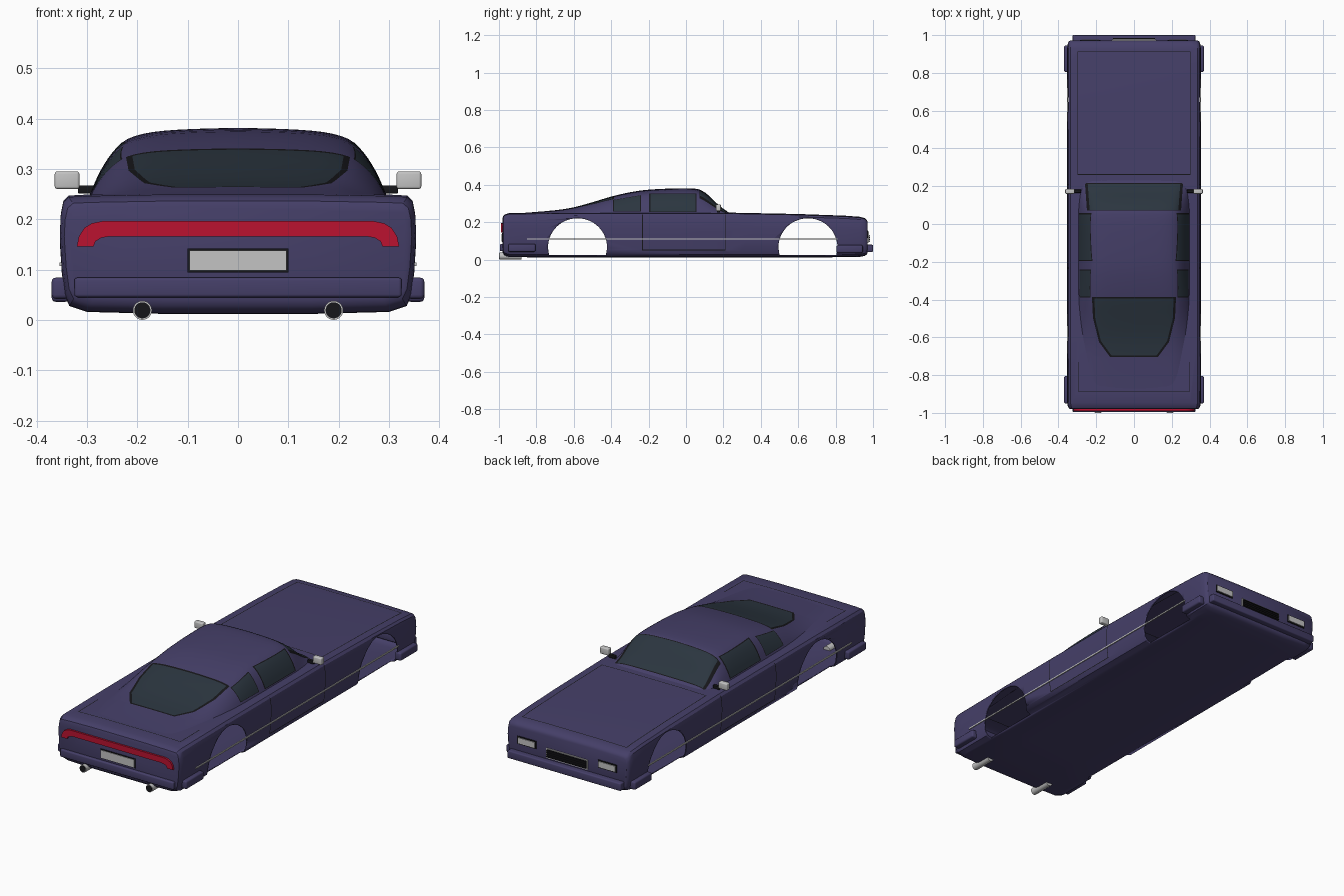
import bpy, bmesh, math
from mathutils import Vector

if "Cube" in bpy.data.objects:
    bpy.data.objects.remove(bpy.data.objects["Cube"])


def material(name, r, g, b):
    m = bpy.data.materials.new(name)
    m.use_nodes = True
    m.diffuse_color = (r, g, b, 1)
    m.node_tree.nodes["Principled BSDF"].inputs["Base Color"].default_value = (r, g, b, 1)
    return m


PAINT = material("purple paint", .06, .05, .14)
GLASS = material("dark glass", .024, .036, .05)
TRIM = material("black trim", .008, .008, .01)
CHROME = material("light grey metal", .55, .55, .55)
RED = material("red lamp", .5, .006, .03)


def finish(bm, name, mats, smooth=True):
    bmesh.ops.recalc_face_normals(bm, faces=bm.faces)
    me = bpy.data.meshes.new(name)
    bm.to_mesh(me)
    bm.free()
    ob = bpy.data.objects.new(name, me)
    bpy.context.collection.objects.link(ob)
    for m in mats:
        me.materials.append(m)
    if smooth:
        bpy.ops.object.select_all(action='DESELECT')
        ob.select_set(True)
        bpy.context.view_layer.objects.active = ob
        bpy.ops.object.shade_smooth_by_angle(angle=math.radians(32))
    return ob


def box(name, mat, x, y, z, bevel=0.0):
    bm = bmesh.new()
    bmesh.ops.create_cube(bm, size=1)
    for v in bm.verts:
        for i, (lo, hi) in enumerate((x, y, z)):
            v.co[i] = lo + (v.co[i] + .5) * (hi - lo)
    if bevel:
        bmesh.ops.bevel(bm, geom=bm.edges[:], offset=bevel, segments=3, profile=.5, affect='EDGES')
    return finish(bm, name, [mat])


def spline(points, steps):
    """Catmull-Rom curve through tuples of any length."""
    pts = [points[0]] + points + [points[-1]]
    out = []
    for a, b, c, d in zip(pts, pts[1:], pts[2:], pts[3:]):
        for k in range(steps):
            t = k / steps
            out.append(tuple(.5 * (2 * q + (r - p) * t + (2 * p - 5 * q + 4 * r - s) * t * t
                                   + (3 * q - p - 3 * r + s) * t ** 3)
                             for p, q, r, s in zip(a, b, c, d)))
    return out + [points[-1]]


def loft(rings, closed):
    bm = bmesh.new()
    rows = [[bm.verts.new(p) for p in ring] for ring in rings]
    n = len(rows[0])
    for a, b in zip(rows, rows[1:]):
        for i in range(n if closed else n - 1):
            j = (i + 1) % n
            bm.faces.new((a[i], a[j], b[j], b[i]))
    if closed:
        bm.faces.new(rows[0])
        bm.faces.new(rows[-1])
    return bm


def cut(bm, poly, axes, keep, index):
    """Cut a convex outline into the surface; recolour the inside, or remove it if index is None."""
    i, j = axes
    edges = list(zip(poly, poly[1:] + poly[:1]))
    sign = 1 if sum(a[0] * b[1] - b[0] * a[1] for a, b in edges) > 0 else -1

    def overlaps(f):
        for k, ax in enumerate(axes):
            vs = [v.co[ax] for v in f.verts]
            ps = [p[k] for p in poly]
            if max(vs) < min(ps) or min(vs) > max(ps):
                return False
        return keep(f.calc_center_median())

    faces = [f for f in bm.faces if overlaps(f)]
    planes = []
    for a, b in edges:
        p, n = Vector(), Vector()
        p[i], p[j] = a
        n[i], n[j] = sign * (b[1] - a[1]), sign * (a[0] - b[0])
        geom = set(faces)
        for f in faces:
            geom.update(f.edges)
            geom.update(f.verts)
        bmesh.ops.bisect_plane(bm, geom=list(geom), dist=1e-5, plane_co=p, plane_no=n)
        planes.append((p, n))
        faces = [f for f in bm.faces if overlaps(f) and
                 all((f.calc_center_median() - q).dot(m) < 0 for q, m in planes)]
    if index is None:
        bmesh.ops.delete(bm, geom=faces, context='FACES')
    else:
        for f in faces:
            f.material_index = index


def rect(x0, x1, y0, y1):
    return [(x0, y0), (x1, y0), (x1, y1), (x0, y1)]


def window(bm, poly, axes, keep):
    c = [sum(p[k] for p in poly) / len(poly) for k in (0, 1)]
    grown = [tuple(c[k] + (p[k] - c[k]) * 1.06 for k in (0, 1)) for p in poly]
    cut(bm, grown, axes, keep, 2)
    cut(bm, poly, axes, keep, 1)


def top(c):
    return c.z > .2


def sides(c):
    return abs(c.x) > .2


# Lower body: rounded sections with a sloping nose and tail
half = [(.15, .012), (.3, .016), (.335, .028), (.344, .05), (.35, .1), (.354, .17),
        (.352, .21), (.347, .236), (.336, .247), (.3, .249), (.15, .252)]
section = half + [(-x, z) for x, z in reversed(half)]
stations = [(-.98, .955, .225, .04), (-.976, .975, .236, .028), (-.965, .99, .243, .018),
            (-.945, 1, .249, .013), (-.6, 1, .252, .012), (.2, 1, .252, .012), (.6, 1, .244, .012),
            (.85, 1, .235, .013), (.93, 1, .229, .015), (.955, .99, .222, .02),
            (.966, .975, .213, .027), (.971, .955, .203, .036)]
bm = loft([[(x * w, y, bot + (z - .012) / .24 * (zt - bot)) for x, z in section]
           for y, w, zt, bot in stations], True)
# wheel openings
for cy in (-.58, .652):
    arch = [(cy + .158 * math.cos(a), .064 + .158 * math.sin(a))
            for a in (math.pi * k / 28 for k in range(29))]
    cut(bm, [(cy - .152, .02), (cy + .152, .02)] + arch, (1, 2), sides, None)
# bonnet, boot and door gaps
g = .004
for r in (rect(-.3, .3, .26, .26 + g), rect(-.3, .3, .91, .91 + g), rect(-.3, -.3 + g, .26, .91),
          rect(.3 - g, .3, .26, .91), rect(-.29, .29, -.89, -.89 + g),
          rect(-.294, -.29, -.89, -.73), rect(.29, .294, -.89, -.73)):
    cut(bm, r, (0, 1), top, 2)
for r in (rect(.208, .208 + g, .05, .24), rect(-.235, .21, .05, .05 + g), rect(-.235, -.235 + g, .05, .24)):
    cut(bm, r, (1, 2), sides, 2)
body = finish(bm, "lower_body", [PAINT, GLASS, TRIM])
shell = body.modifiers.new("shell", 'SOLIDIFY')
shell.thickness = .005
shell.offset = -1

# Cabin: fastback roof lofted along the car
prof = [(1, 0), (.96, .2), (.91, .42), (.83, .67), (.73, .85), (.56, .945), (.3, .985), (0, 1)]
prof = spline(prof, 3)
prof = prof + [(-u, v) for u, v in reversed(prof[:-1])]
roof = spline([(-.88, .249, .27), (-.7, .264, .28), (-.6, .28, .288), (-.5, .307, .295),
               (-.4, .337, .3), (-.3, .36, .3), (-.2, .374, .3), (-.05, .381, .3), (.05, .379, .3),
               (.09, .366, .298), (.13, .335, .296), (.18, .287, .294), (.235, .248, .29)], 3)
bm = loft([[(u * w, y, .235 + v * (h - .235)) for u, v in prof] for y, h, w in roof], False)
window(bm, [(-.245, .212), (.245, .212), (.235, .075), (-.235, .075)], (0, 1), top)
side = [(.21, -.395), (.205, -.5), (.175, -.62), (.12, -.695)]
window(bm, side + [(-x, y) for x, y in reversed(side)], (0, 1), top)
window(bm, rect(-.19, .05, .257, .35), (1, 2), sides)
window(bm, [(-.385, .26), (-.245, .26), (-.245, .342), (-.385, .318)], (1, 2), sides)
finish(bm, "cabin", [PAINT, GLASS, TRIM])

# Bumpers, side strips and mirrors
box("rear_bumper", PAINT, (-.325, .325), (-.995, -.95), (.045, .084), .006)
box("front_bumper", PAINT, (-.325, .325), (.95, 1), (.04, .08), .006)


def pair(name, mat, x, y, z, bevel=0.0):
    box("left_" + name, mat, x, y, z, bevel)
    box("right_" + name, mat, (-x[1], -x[0]), y, z, bevel)


pair("rear_bumper_end", PAINT, (.335, .37), (-.95, -.805), (.042, .084), .008)
pair("front_bumper_end", PAINT, (.335, .37), (.805, .945), (.036, .078), .008)
pair("side_strip", CHROME, (.349, .355), (-.85, .81), (.107, .114))
pair("mirror", CHROME, (.315, .364), (.16, .186), (.26, .295), .005)
pair("mirror_stalk", TRIM, (.28, .318), (.165, .182), (.251, .267), .003)

# Nose details
pair("headlight_frame", TRIM, (.178, .285), (.96, .974), (.115, .156))
pair("headlight", CHROME, (.184, .279), (.965, .978), (.121, .15))
box("grille_frame", CHROME, (-.118, .118), (.96, .976), (.088, .138))
box("grille", TRIM, (-.112, .112), (.965, .98), (.093, .133))
for k in range(4):
    box("grille_bar", TRIM, (-.112, .112), (.97, .984), (.096 + k * .01, .1 + k * .01))

# Tail details
box("plate_frame", TRIM, (-.1, .1), (-.984, -.97), (.094, .142))
box("rear_plate", CHROME, (-.096, .096), (-.987, -.975), (.098, .138))

outer = [(.32, .146), (.316, .166), (.305, .183), (.29, .192), (.27, .196)]
inner = [(.287, .146), (.283, .156), (.272, .163), (.255, .166), (.24, .166)]
outline = list(zip(outer, inner))
outline += [((-a[0], a[1]), (-b[0], b[1])) for a, b in reversed(outline)]
bm = loft([[(a[0], -.99, a[1]), (b[0], -.99, b[1]), (b[0], -.965, b[1]), (a[0], -.965, a[1])]
           for a, b in outline], True)
finish(bm, "tail_light", [RED])


def cylinder(name, mat, x, y0, y1, r):
    bm = bmesh.new()
    bmesh.ops.create_cone(bm, cap_ends=True, segments=24, radius1=r, radius2=r, depth=y1 - y0)
    for v in bm.verts:
        v.co = (x + v.co.x, (y0 + y1) / 2 + v.co.z, .019 + v.co.y)
    finish(bm, name, [mat])


for label, x in (("left", .19), ("right", -.19)):
    cylinder(label + "_exhaust", CHROME, x, -.998, -.88, .019)
    cylinder(label + "_exhaust_opening", TRIM, x, -1, -.99, .016)
